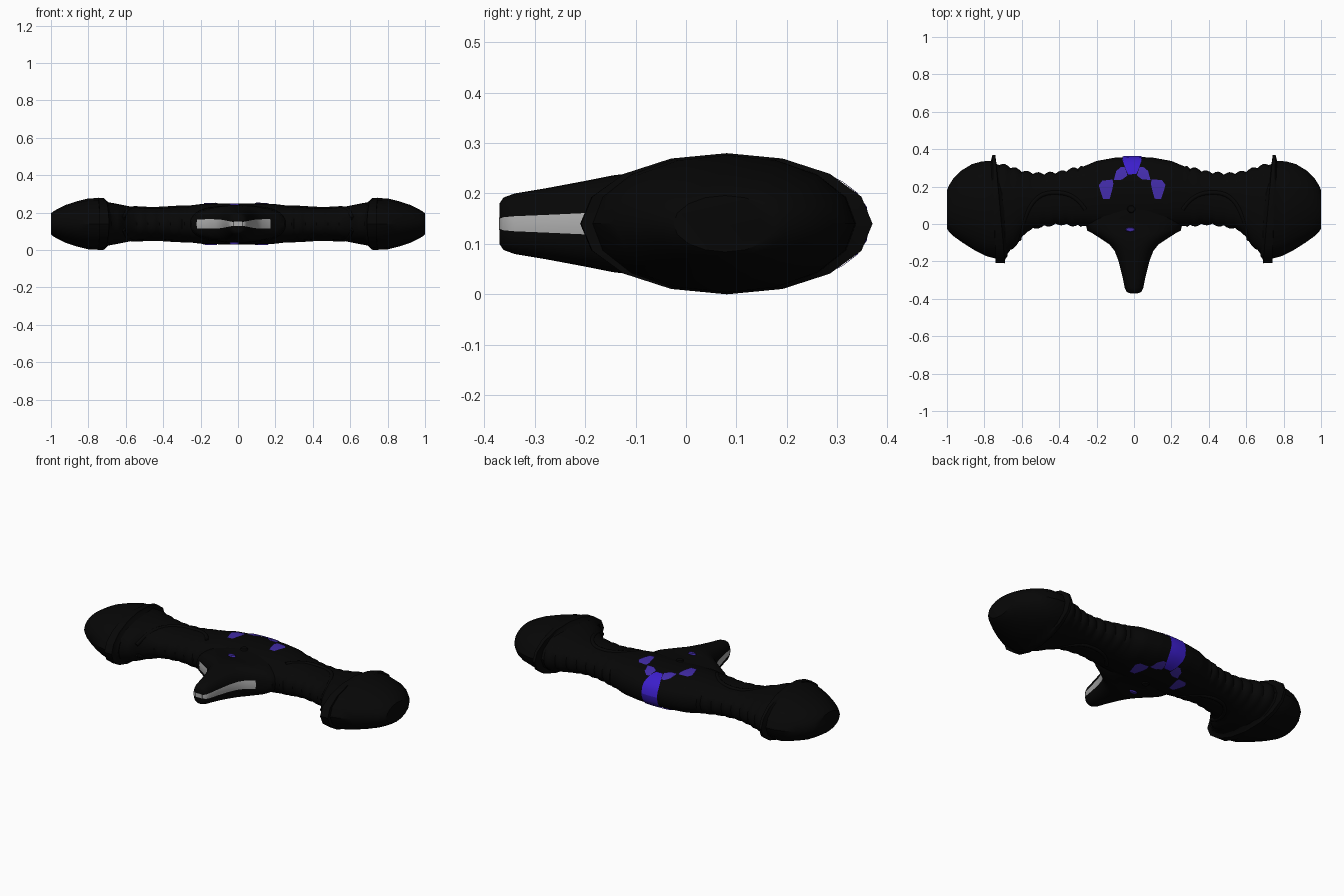
import bpy, bmesh, math
from mathutils import Vector

if "Cube" in bpy.data.objects:
    bpy.data.objects.remove(bpy.data.objects["Cube"])

MID = 0.14  # height of the centre plane


def material(name, rgb):
    m = bpy.data.materials.new(name)
    m.use_nodes = True
    m.diffuse_color = (*rgb, 1)
    bsdf = m.node_tree.nodes["Principled BSDF"]
    bsdf.inputs["Base Color"].default_value = (*rgb, 1)
    bsdf.inputs["Roughness"].default_value = 0.7
    return m


BLACK = material("matte black", (0.002, 0.002, 0.002))
GREY = material("light grey", (0.42, 0.42, 0.42))
VIOLET = material("bright violet", (0.045, 0.013, 0.6))
MUTED = material("muted violet", (0.055, 0.025, 0.4))


def finish(name, bm, mats, smooth=40):
    bmesh.ops.recalc_face_normals(bm, faces=bm.faces)
    mesh = bpy.data.meshes.new(name)
    bm.to_mesh(mesh)
    bm.free()
    ob = bpy.data.objects.new(name, mesh)
    bpy.context.collection.objects.link(ob)
    for m in mats:
        mesh.materials.append(m)
    bpy.ops.object.select_all(action="DESELECT")
    bpy.context.view_layer.objects.active = ob
    ob.select_set(True)
    bpy.ops.object.shade_smooth_by_angle(angle=math.radians(smooth))


def power(v, p):
    return math.copysign(abs(v) ** p, v)


def grid(bm, rings, closed=True, rule=None):
    """Skin consecutive rows of points; rule picks the material of a face."""
    rows = [[bm.verts.new(p) for p in ring] for ring in rings]
    n = len(rows[0])
    for i, (a, b) in enumerate(zip(rows, rows[1:])):
        for j in range(n if closed else n - 1):
            k = (j + 1) % n
            f = bm.faces.new((a[j], a[k], b[k], b[j]))
            f.material_index = rule(i, j) if rule else 0
    if closed:
        bm.faces.new(rows[0])
        bm.faces.new(rows[-1])


def sample(table, x):
    for a, b in zip(table, table[1:]):
        if x <= b[0]:
            t = (x - a[0]) / (b[0] - a[0])
            return [u + (v - u) * t for u, v in zip(a[1:], b[1:])]
    return table[-1][1:]


# Main bar: x, front edge, back edge, half height
BAR = [(0, -.03, .36, .109), (.1, -.025, .355, .109), (.2, -.02, .337, .106),
       (.3, -.005, .295, .093), (.4, .005, .27, .084), (.5, -.01, .262, .084),
       (.57, -.03, .27, .092), (.61, -.08, .28, .1), (.65, -.13, .295, .108),
       (.72, -.185, .315, .12)]


def bar_point(x, angle, lift=0.0):
    front, back, half = sample(BAR, abs(x))
    if abs(x) > 0.27:
        bump = 0.014 * abs(math.sin(math.pi * x / 0.06))
        back, front = back + bump, front - bump * 0.8
    c, s = power(math.cos(angle), 0.9), power(math.sin(angle), 0.9)
    return Vector((x, (front + back) / 2 + ((back - front) / 2 + lift) * c,
                   MID + (half + lift) * s))


bm = bmesh.new()
grid(bm, [[bar_point(i * 0.015, math.tau * j / 32) for j in range(32)]
          for i in range(-48, 49)])
finish("grip_bar", bm, [BLACK], 50)

# Bulbous ends with a slanted collar: x, front, back, half height, slant
HEAD = [(.69, -.17, .31, .113, .06), (.712, -.19, .32, .132, .09),
        (.716, -.21, .37, .138, .09), (.748, -.208, .37, .14, .03),
        (.752, -.185, .337, .138, .05), (.8, -.172, .335, .136, .045),
        (.86, -.14, .32, .121, .03), (.92, -.1, .285, .102, .02),
        (.965, -.065, .245, .08, 0), (.99, -.04, .205, .065, 0),
        (1, -.025, .18, .056, 0)]


def head_ring(x, front, back, half, slant, side):
    mid, radius = (front + back) / 2, (back - front) / 2
    return [(side * (x + slant * radius * math.cos(a)), mid + radius * math.cos(a),
             MID + half * math.sin(a)) for a in (math.tau * j / 16 for j in range(16))]


for side, label in ((1, "left"), (-1, "right")):
    bm = bmesh.new()
    grid(bm, [head_ring(*row, side) for row in HEAD])
    finish(label + "_head", bm, [BLACK], 35)

# Front prong with flared shoulders and a grey strip along its flanks
PRONG = [(-.37, .025, .04), (-.362, .04, .052), (-.34, .05, .06), (-.28, .062, .07),
         (-.2, .082, .085), (-.145, .103, .096), (-.11, .13, .1), (-.08, .175, .1),
         (-.05, .222, .098), (-.035, .25, .094), (.03, .265, .1), (.1, .2, .1)]


def prong_colour(i, j):
    left = i < 7 and j in (0, 31)
    right = i < 8 and j in (15, 16)
    return 1 if left or right else 0


bm = bmesh.new()
grid(bm, [[(w * power(math.cos(a), .8), y, MID + h * power(math.sin(a), .85))
           for a in (math.tau * j / 32 for j in range(32))] for y, w, h in PRONG],
     rule=prong_colour)
finish("front_prong", bm, [BLACK, GREY], 45)

bm = bmesh.new()
bmesh.ops.create_cube(bm, size=1)
bmesh.ops.scale(bm, verts=bm.verts, vec=(0.045, 0.004, 0.024))
bmesh.ops.translate(bm, verts=bm.verts, vec=(0, -0.37 + 0.0015, MID))
finish("prong_tip_strip", bm, [GREY])


def patch(name, rows, mat, face, side=1):
    """Thin inlay following the bar: rows of (angle in degrees, x start, x end)."""
    bm = bmesh.new()
    rings = []
    for deg, x0, x1 in rows:
        xs = [side * (x0 + (x1 - x0) * t / 4) - 0.01 for t in range(5)]
        rings.append([bar_point(x, face * math.radians(deg), 0.005) for x in xs])
    grid(bm, rings, closed=False)
    finish(name, bm, [mat])


# Violet inlays, the same on top and underneath
for face, label in ((1, "top"), (-1, "bottom")):
    patch(label + "_spine_inlay", [(0, -.05, .05), (15, -.052, .052), (30, -.05, .05),
          (45, -.04, .04), (54, -.032, .032), (62, -.022, .022)], VIOLET, face)
    for side, hand in ((1, "left"), (-1, "right")):
        patch(f"{label}_{hand}_wing_inlay", [(47, .04, .06), (55, .033, .085),
              (64, .025, .092), (71, .055, .098)], MUTED, face, side)
        patch(f"{label}_{hand}_diamond_inlay", [(70, .105, .16), (77, .1, .178),
              (86, .107, .17), (97, .12, .155)], MUTED, face, side)
    # Small front mark and round boss
    for name, x, y, sx, sy, mat in (("mark", -.02, -.03, .026, .012, MUTED),
                                    ("boss", -.015, .08, .022, .022, BLACK)):
        bm = bmesh.new()
        bmesh.ops.create_cone(bm, cap_ends=True, segments=12, radius1=1,
                              radius2=0.8, depth=0.009)
        bmesh.ops.scale(bm, verts=bm.verts, vec=(sx, sy, face))
        bmesh.ops.translate(bm, verts=bm.verts, vec=(x, y, MID + face * 0.105))
        finish(label + "_" + name, bm, [mat])

    # Arched ridges framing the finger grips
    for side, hand in ((1, "left"), (-1, "right")):
        curve = bpy.data.curves.new("grip_arch", "CURVE")
        curve.dimensions = "3D"
        curve.bevel_depth = 0.012
        curve.bevel_resolution = 2
        curve.use_fill_caps = True
        path = [(.26, 115), (.31, 87), (.42, 74), (.51, 80), (.57, 103), (.6, 132),
                (.615, 165)]
        spline = curve.splines.new("NURBS")
        spline.points.add(len(path) - 1)
        spline.use_endpoint_u = True
        for p, (x, deg) in zip(spline.points, path):
            p.co = (*bar_point(side * x, face * math.radians(deg), -0.004), 1)
        curve.materials.append(BLACK)
        arch = bpy.data.objects.new(f"{label}_{hand}_grip_arch", curve)
        bpy.context.collection.objects.link(arch)
